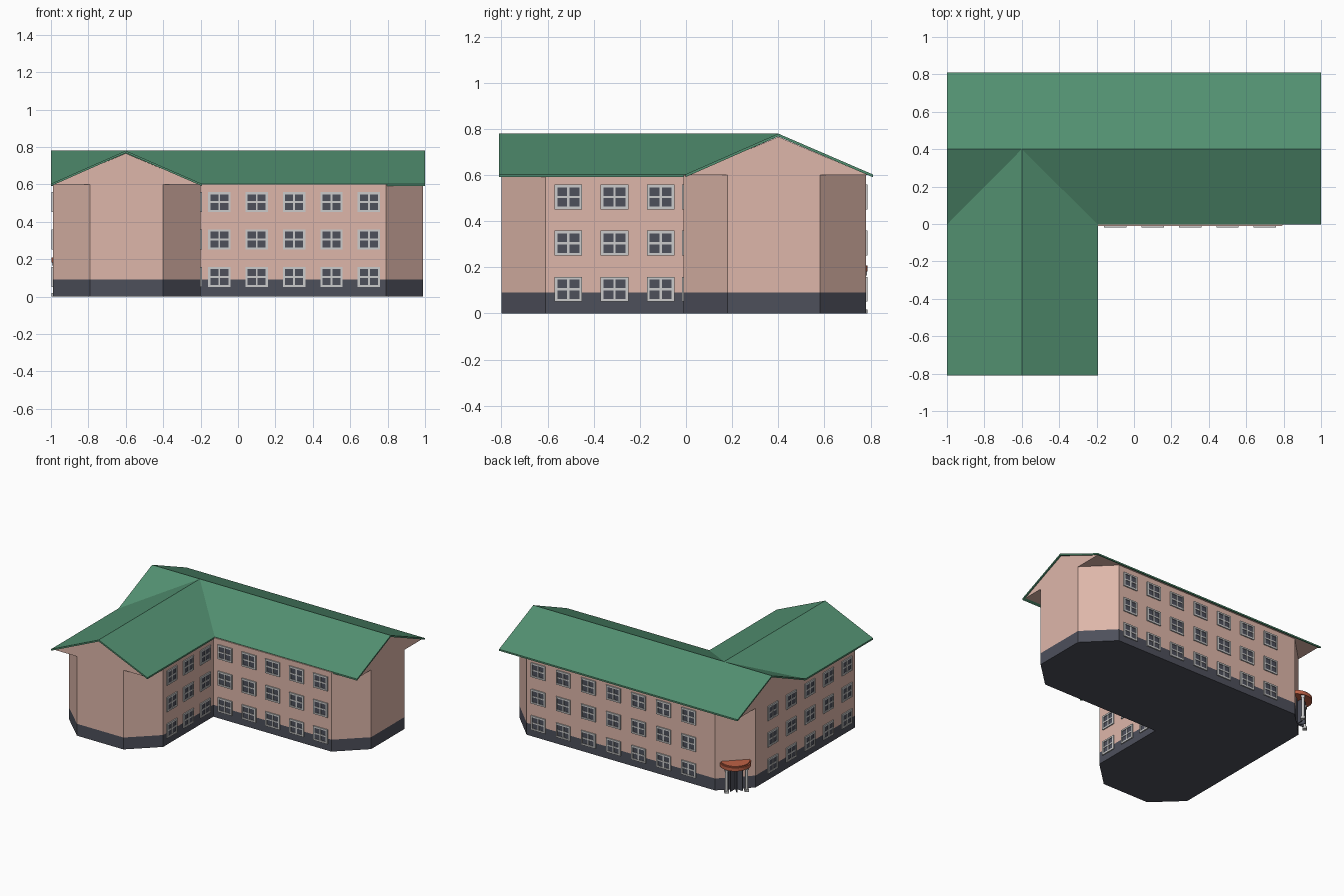
import bpy, bmesh
from math import pi, sin, cos, radians
from mathutils import Vector, Matrix

if "Cube" in bpy.data.objects:
    bpy.data.objects.remove(bpy.data.objects["Cube"])


def material(name, rgb):
    m = bpy.data.materials.new(name)
    m.diffuse_color = (*rgb, 1)
    m.use_nodes = True
    m.node_tree.nodes["Principled BSDF"].inputs["Base Color"].default_value = m.diffuse_color
    return m


PINK = material("pink_plaster", (0.73, 0.47, 0.40))
GREEN = material("green_roof", (0.085, 0.28, 0.165))
DARK = material("dark_slate", (0.075, 0.08, 0.105))
WHITE = material("frame_grey", (0.62, 0.62, 0.63))
ORANGE = material("canopy_orange", (0.52, 0.12, 0.06))


def finish(name, bm, *mats):
    bmesh.ops.recalc_face_normals(bm, faces=bm.faces)
    me = bpy.data.meshes.new(name)
    bm.to_mesh(me)
    bm.free()
    for m in mats:
        me.materials.append(m)
    ob = bpy.data.objects.new(name, me)
    bpy.context.collection.objects.link(ob)
    return ob


def prism(name, ring, offset, mat):
    """Closed solid: a 3D outline swept by an offset."""
    bm = bmesh.new()
    a = [bm.verts.new(p) for p in ring]
    b = [bm.verts.new(Vector(p) + Vector(offset)) for p in ring]
    bm.faces.new(a)
    bm.faces.new(b)
    for i in range(len(a)):
        j = (i + 1) % len(a)
        bm.faces.new((a[i], a[j], b[j], b[i]))
    return finish(name, bm, mat)


def add_box(bm, centre, size, index=0):
    m = Matrix.Translation(centre) @ Matrix.Diagonal((*size, 1))
    verts = bmesh.ops.create_cube(bm, size=1, matrix=m)["verts"]
    for f in {f for v in verts for f in v.link_faces}:
        f.material_index = index


# L-shaped walls with chamfered corners, on a dark plinth
plan = [(-0.79, -0.80), (-0.40, -0.80), (-0.20, -0.61), (-0.20, -0.01),
        (0.79, -0.01), (0.99, 0.18), (0.99, 0.58), (0.79, 0.78),
        (-0.79, 0.78), (-0.99, 0.58), (-0.99, -0.61)]
prism("plinth", [(x, y, 0) for x, y in plan], (0, 0, 0.09), DARK)
prism("walls", [(x, y, 0.09) for x, y in plan], (0, 0, 0.51), PINK)

# gable infill under each roof
prism("main_attic", [(-0.99, 0.01, 0.6), (-0.99, 0.79, 0.6), (-0.99, 0.4, 0.766)],
      (1.98, 0, 0), PINK)
prism("wing_attic", [(-0.99, -0.80, 0.6), (-0.21, -0.80, 0.6), (-0.6, -0.80, 0.766)],
      (0, 1.1, 0), PINK)

# roof slopes; the wing slopes are cut along the valleys
T, H, E = (0, 0, -0.012), 0.78, 0.603
for side, y in (("front", -0.003), ("back", 0.81)):
    prism(f"main_roof_{side}", [(-1, y, E), (1, y, E), (1, 0.4, H), (-1, 0.4, H)], T, GREEN)
for side, x in (("left", -1.0), ("right", -0.193)):
    prism(f"wing_roof_{side}", [(x, -0.81, E), (x, 0.0, E), (-0.6, 0.4, H), (-0.6, -0.81, H)],
          T, GREEN)

# shared window mesh facing -y: frame, cross bars and dark glass
W, HT, B = 0.12, 0.108, 0.012
bm = bmesh.new()
for s in (-1, 1):
    add_box(bm, (s * (W - B) / 2, 0, 0), (B, 0.016, HT))
    add_box(bm, (0, 0, s * (HT - B) / 2), (W - 2 * B, 0.016, B))
add_box(bm, (0, 0, 0), (0.01, 0.014, HT - 2 * B))
add_box(bm, (0, 0, 0), (W - 2 * B, 0.013, 0.01))
add_box(bm, (0, 0, 0), (W - B, 0.006, HT - B), 1)
window = finish("window", bm, WHITE, DARK)
window_mesh = window.data
bpy.data.objects.remove(window)


def window_grid(name, first, last, count, angle):
    for row in range(3):
        for col in range(count):
            p = Vector(first).lerp(Vector(last), col / (count - 1))
            ob = bpy.data.objects.new(f"{name}_window_{row}_{col}", window_mesh)
            ob.location = (p.x, p.y, 0.105 + 0.2 * row)
            ob.rotation_euler.z = angle
            bpy.context.collection.objects.link(ob)


window_grid("front", (-0.1, -0.01), (0.7, -0.01), 5, 0)
window_grid("wing_right", (-0.2, -0.51), (-0.2, -0.11), 3, pi / 2)
window_grid("back", (0.69, 0.78), (-0.57, 0.78), 7, pi)
window_grid("left", (-0.99, 0.38), (-0.99, -0.51), 5, -pi / 2)

# entrance on the back left chamfer; local -y points outwards
place = Matrix.Translation((-0.89, 0.68, 0)) @ Matrix.Rotation(radians(225), 4, "Z")

# half-round canopy with a thin upper step
for name, r, z, h in (("canopy", 0.108, 0.183, 0.026), ("canopy_rim", 0.1, 0.209, 0.008)):
    ring = [(r * cos(pi + pi * i / 20), r * sin(pi + pi * i / 20), z) for i in range(21)]
    prism(name, ring, (0, 0, h), ORANGE).matrix_world = place

# columns with square base and capital
for side, s in (("left", -1), ("right", 1)):
    bm = bmesh.new()
    c = (s * 0.07, -0.05)
    bmesh.ops.create_cone(bm, cap_ends=True, segments=16, radius1=0.01, radius2=0.01,
                          depth=0.183, matrix=Matrix.Translation((*c, 0.0915)))
    add_box(bm, (*c, 0.009), (0.03, 0.03, 0.018))
    add_box(bm, (*c, 0.174), (0.027, 0.027, 0.018))
    col = finish(f"{side}_column", bm, WHITE)
    col.matrix_world = place
    bpy.context.view_layer.objects.active = col
    col.select_set(True)
    bpy.ops.object.shade_smooth_by_angle()
    col.select_set(False)

# revolving door: back panel and radial leaves
bm = bmesh.new()
add_box(bm, (0, 0, 0.0915), (0.1, 0.012, 0.183))
finish("door_back", bm, DARK).matrix_world = place
for i, a in enumerate((-45, 0, 45)):
    bm = bmesh.new()
    add_box(bm, (0, -0.03, 0.09), (0.006, 0.06, 0.176))
    leaf = finish(f"door_leaf_{i}", bm, DARK)
    leaf.matrix_world = place @ Matrix.Rotation(radians(a), 4, "Z")
